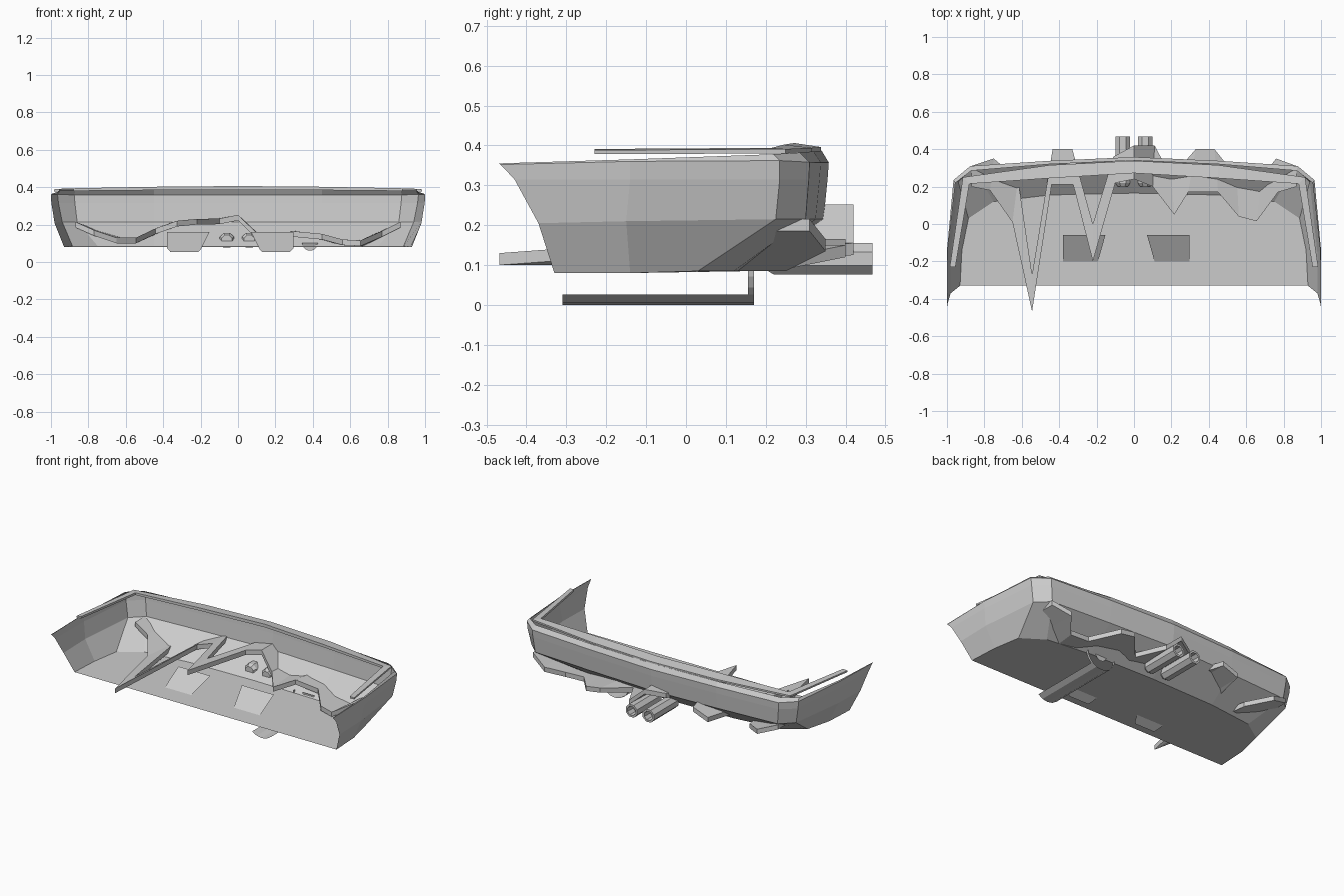
import bpy
from math import sin, cos, pi, radians

if "Cube" in bpy.data.objects:
    bpy.data.objects.remove(bpy.data.objects["Cube"])


def make(name, verts, faces):
    me = bpy.data.meshes.new(name)
    me.from_pydata(verts, [], faces)
    me.validate()
    ob = bpy.data.objects.new(name, me)
    bpy.context.scene.collection.objects.link(ob)
    return ob


def bridge(name, rows, closed=False, caps=False):
    """Skin a grid of point rows; closed joins last row to first."""
    n, m = len(rows), len(rows[0])
    verts = [p for r in rows for p in r]
    faces = []
    for i in range(n if closed else n - 1):
        a, b = i * m, ((i + 1) % n) * m
        faces += [(a + j, b + j, b + j + 1, a + j + 1) for j in range(m - 1)]
    if caps:
        faces.append([i * m for i in range(n)])
        faces.append([i * m + m - 1 for i in reversed(range(n))])
    return make(name, verts, faces)


def mirror_row(half):
    """Half row from +x tip to the centre, completed to the -x tip."""
    return half + [(-x, y, z) for x, y, z in reversed(half[:-1])]


# Bumper skin: rows from the top edge down to the underside
top = mirror_row([(1, -.47, .355), (.995, -.14, .365), (.955, .22, .378),
                  (.87, .285, .382), (.45, .32, .385), (0, .34, .387)])
bevel = mirror_row([(1, -.465, .352), (1, -.14, .36), (.965, .235, .362),
                    (.875, .31, .358), (.45, .338, .357), (0, .358, .357)])
flank = mirror_row([(.998, -.43, .315), (.996, -.14, .315), (.96, .235, .315),
                    (.872, .308, .315), (.45, .335, .315), (0, .355, .315)])
crease = mirror_row([(.98, -.37, .205), (.98, -.15, .21), (.94, .225, .215),
                     (.86, .3, .215), (.45, .325, .215), (0, .345, .215)])
bottom = mirror_row([(.93, -.33, .08), (.92, -.14, .08), (.885, .03, .085),
                     (.75, .12, .085), (.45, .155, .085), (0, .165, .085)])
bridge("bumper_skin", [top, bevel, flank, crease, bottom])

# Flat floor panel
make("floor_panel", bottom, [list(range(len(bottom)))])

# Raised lip around the upper opening
inner = [(.955, -.23), (.88, .215), (.45, .245), (0, .272)]
outer = [(.985, -.23), (.945, .225), (.87, .285), (0, .34)]
outer = [(.985, -.23), (.915, .25), (.45, .315), (0, .338)]
zl, zh = (.378, .38, .384, .386), (.391, .394, .402, .406)
rows = [mirror_row([(x, y, z) for (x, y), z in zip(path, zs)])
        for path, zs in ((inner, zl), (inner, zh), (outer, (.388, .391, .394, .396)), (outer, zl))]
bridge("upper_lip", rows, closed=True, caps=True)

# Zigzag diffuser trim: front x, y, back x, y, top z
trim = [(-.87, .2, -.87, .31, .215), (-.77, .18, -.75, .35, .17),
        (-.65, .01, -.62, .24, .13), (-.545, -.468, -.545, -.27, .13),
        (-.44, .21, -.435, .40, .18), (-.325, .21, -.33, .40, .22),
        (-.22, -.2, -.22, 0, .23), (-.1, .22, -.11, .36, .232),
        (0, .24, 0, .42, .252), (.1, .2, .11, .42, .155),
        (.215, .05, .2, .25, .145), (.29, .17, .33, .40, .165),
        (.45, .17, .43, .40, .15), (.56, .04, .55, .25, .12),
        (.655, .015, .68, .25, .115), (.77, .17, .76, .35, .165),
        (.87, .2, .87, .31, .215)]
H = .03
rows = [[(a, b, z) for a, b, c, d, z in trim],
        [(c, d, z) for a, b, c, d, z in trim],
        [(c, d, z - H) for a, b, c, d, z in trim],
        [(a, b, z - H) for a, b, c, d, z in trim]]
bridge("diffuser_trim", rows, closed=True, caps=True)

# Twin exhaust pipes, open at the rear with a recessed end
for name, cx in (("exhaust_left", -.06), ("exhaust_right", .06)):
    def ring(r, y):
        return [(cx + r * cos(radians(45 * k + 22.5)), y,
                 .116 + r * sin(radians(45 * k + 22.5))) for k in range(9)]
    pipe = [ring(.03, .2), ring(.043, .22), ring(.043, .468), ring(.03, .468), ring(.03, .41)]
    bridge(name, pipe)
    make(name + "_ends", ring(.03, .2)[:8] + ring(.03, .41)[:8],
         [list(range(8)), list(range(8, 16))])

# Slanted vent sheets passing through the floor
outline = [(-.115, .16), (.112, .16), (.065, .065), (.05, .052), (-.095, .052), (-.115, .075)]
for name, cx, s in (("vent_left", -.265, 1), ("vent_right", .182, -1)):
    make(name, [(cx + s * x, -.06 - (.16 - z) * 1.75, z) for x, z in outline],
         [list(range(6))])

# Towing hanger: thin arc strap, long tongue and small disc
def arc(a0, a1, y, r=.1, n=10, cz=.102):
    return [(.385 + r * cos(radians(a0 + (a1 - a0) * k / n)), y,
             cz + r * sin(radians(a0 + (a1 - a0) * k / n))) for k in range(n + 1)]


bridge("hanger_strap", [arc(180, 360, .155), arc(180, 360, .17)])
bridge("hanger_tongue", [[(x, y, z - .002) for x, y, z in arc(228, 312, yy, n=4)] for yy in (-.31, .17)])
disc = arc(180, 360, .165, r=.042)
make("hanger_disc", disc, [list(range(len(disc)))])
